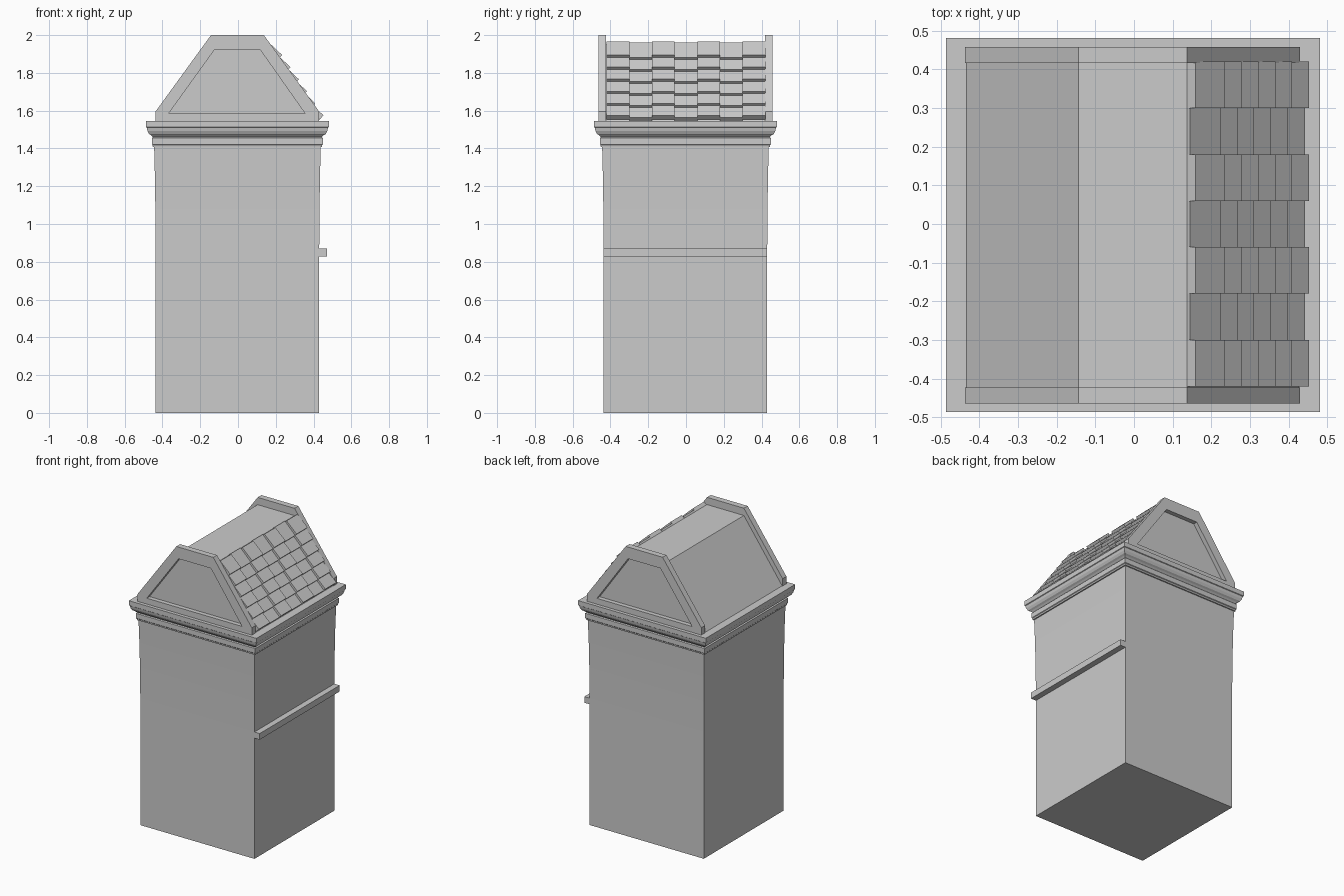
import bpy, bmesh

if "Cube" in bpy.data.objects:
    bpy.data.objects.remove(bpy.data.objects["Cube"])

C = -0.003  # slight common offset of the body


def make(name, verts, faces):
    me = bpy.data.meshes.new(name)
    me.from_pydata(verts, [], faces)
    bm = bmesh.new()
    bm.from_mesh(me)
    bmesh.ops.recalc_face_normals(bm, faces=bm.faces)
    bm.to_mesh(me)
    bm.free()
    ob = bpy.data.objects.new(name, me)
    bpy.context.collection.objects.link(ob)
    return ob


def loft(name, rings):
    """Join equal-length point rings and cap both ends."""
    n = len(rings[0])
    verts = [p for r in rings for p in r]
    faces = [list(range(n)), list(range(len(verts) - n, len(verts)))]
    for k in range(len(rings) - 1):
        for i in range(n):
            j = (i + 1) % n
            faces.append((k*n + i, k*n + j, (k+1)*n + j, (k+1)*n + i))
    return make(name, verts, faces)


def square_loft(name, profile):
    return loft(name, [[(C + sx*r, C + sy*r, z) for sx, sy in
                        ((-1, -1), (1, -1), (1, 1), (-1, 1))] for r, z in profile])


def section(pts, y):
    return [(x, y, z) for x, z in pts]


# Tower body with a gentle flare at the top
square_loft("tower_body", [(0.433, 0), (0.433, 0.87), (0.4345, 1.08),
                           (0.437, 1.25), (0.441, 1.41)])

# Stepped cornice
square_loft("cornice", [(0.43, 1.405), (0.448, 1.408), (0.449, 1.418), (0.453, 1.422),
                        (0.453, 1.455), (0.447, 1.46), (0.457, 1.47), (0.468, 1.477),
                        (0.476, 1.492), (0.48, 1.51), (0.484, 1.513), (0.484, 1.545)])

# Ledge on the right wall
ledge = [(0.42, 0.828), (0.47, 0.828), (0.47, 0.87), (0.42, 0.87)]
loft("side_ledge", [section(ledge, C - 0.433), section(ledge, C + 0.433)])

# Roof core between the gables
core = [(-0.437, 1.54), (0.43, 1.54), (0.137, 1.95), (-0.143, 1.95)]
loft("roof_core", [section(core, -0.43), section(core, 0.425)])

# Gable ends: raised border around a recessed panel
outer = [(-0.437, 1.54), (0.43, 1.54), (0.43, 1.595),
         (0.137, 2.0), (-0.143, 2.0), (-0.437, 1.595)]
inner = [(-0.367, 1.585), (0.355, 1.585), (0.348, 1.595),
         (0.119, 1.92), (-0.126, 1.92), (-0.36, 1.595)]
for name, s in (("front_gable", -1), ("back_gable", 1)):
    loft(name, [section(outer, C + s*0.42), section(outer, C + s*0.461),
                section(inner, C + s*0.461), section(inner, C + s*0.431)])

# Overlapping roof tiles, alternate columns set slightly lower
verts, faces = [], []
for col in range(7):
    y0, y1 = -0.42 + 0.12*col, -0.30 + 0.12*col
    dx, dz = (0.011, 0.012) if col % 2 else (0, 0)
    for row in range(6):
        x, z = 0.453 - 0.0437*row - dx, 1.575 + 0.0638*row - dz
        e = 0.007 if col % 2 else 0
        prof = [(x, z), (x - 0.0205, z - 0.021),
                (x - 0.098, z + 0.054), (x - 0.076 - e*0.3, z + 0.071 + e)]
        b = len(verts)
        verts += section(prof, y0) + section(prof, y1)
        faces += [[b + i for i in f] for f in
                  ((0, 1, 2, 3), (4, 5, 6, 7), (0, 1, 5, 4),
                   (1, 2, 6, 5), (2, 3, 7, 6), (3, 0, 4, 7))]
make("roof_tiles", verts, faces)
